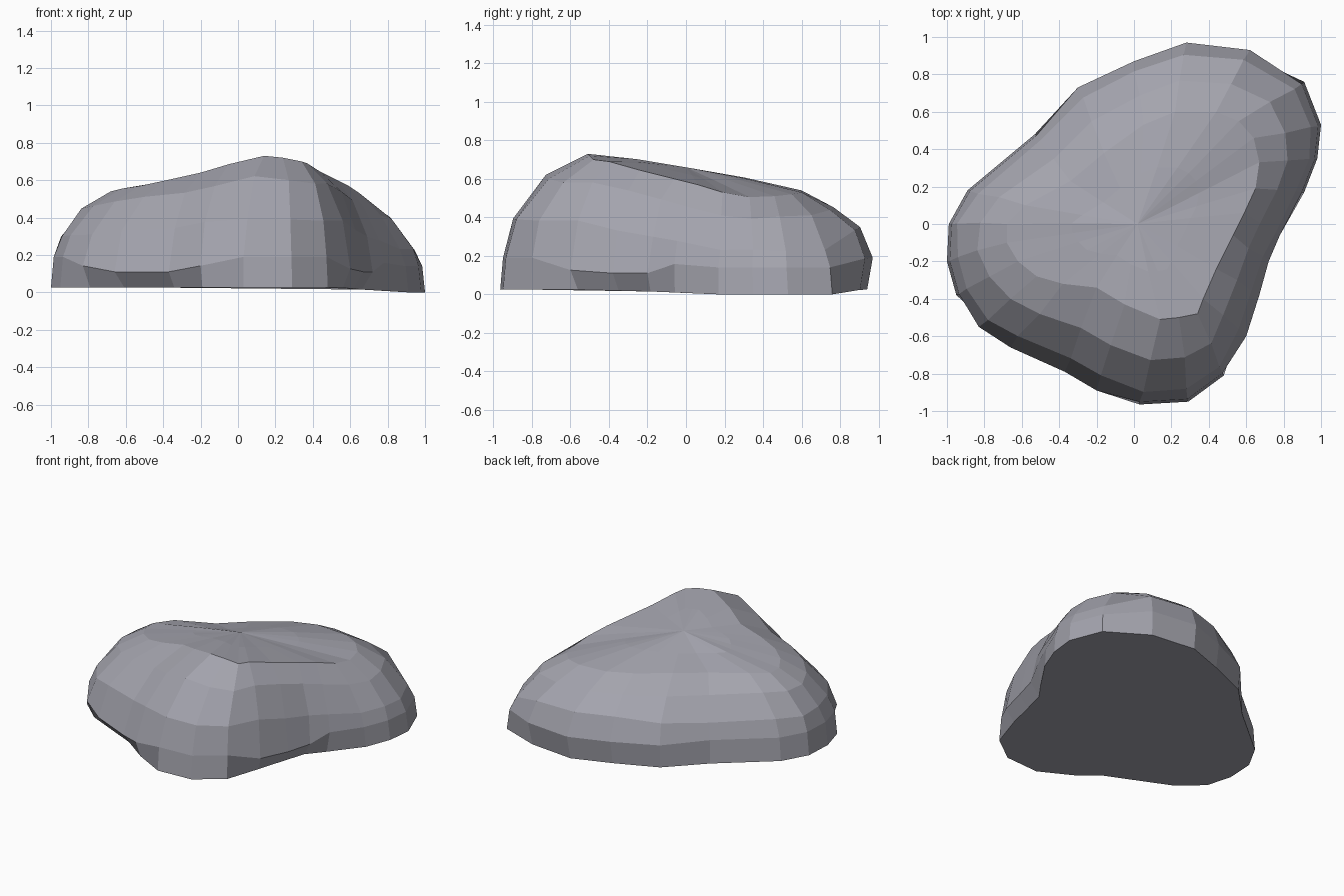
import bpy, bmesh, random
from mathutils import Vector

if "Cube" in bpy.data.objects:
    bpy.data.objects.remove(bpy.data.objects["Cube"])

random.seed(4)

# Widest outline seen from above, clockwise from the back
OUTLINE = [(.28, .97), (.62, .93), (.91, .76), (1, .53), (.98, .35), (.91, .17),
           (.78, -.06), (.72, -.2), (.67, -.38), (.6, -.6), (.48, -.81), (.29, -.95),
           (.03, -.965), (-.2, -.89), (-.37, -.79), (-.66, -.66), (-.83, -.55), (-.95, -.38),
           (-1, -.2), (-.99, 0), (-.89, .18), (-.53, .48), (-.3, .73), (0, .87)]

# Edge of the sloping top, matching the outline point by point
SHOULDER = [(.22, .6, .54), (.44, .6, .53), (.56, .55, .52), (.64, .46, .51), (.67, .33, .505),
            (.65, .19, .53), (.59, .06, .57), (.53, -.06, .6), (.44, -.24, .645), (.37, -.4, .69),
            (.34, -.48, .7), (.24, -.5, .72), (.14, -.51, .73), (-.05, -.43, .685),
            (-.2, -.34, .64), (-.38, -.32, .6), (-.52, -.28, .57), (-.62, -.2, .555),
            (-.68, -.1, .54), (-.68, 0, .54), (-.58, .1, .55), (-.34, .23, .54),
            (-.16, .38, .545), (.05, .53, .545)]
CENTRE = Vector((.02, 0, .66))
HOLLOWS = {6: .4, 7: 1, 8: 1, 9: .8, 13: .6, 14: 1, 15: 1, 16: .6}   # undercut places


def jitter(p, a=.008):
    return p + Vector([random.uniform(-a, a) for _ in range(3)])


base, rim, lower, upper, top, inner = rings = [[] for _ in range(6)]
for i, ((x, y), s) in enumerate(zip(OUTLINE, SHOULDER)):
    s = Vector(s)
    hollow = HOLLOWS.get(i, 0)
    right = max(0, min(1, (x - .6) / .3))          # gentler slope on the right lobe
    back = max(0, min(1, (y - .6) / .25)) * (1 - right)   # fuller at the back
    k = 1 - .08 * hollow - .03 * back
    base.append(Vector((x * k, y * k, .025 * (1 - right))))
    k = 1 if hollow or back > .5 else .985
    rim.append(Vector((x * k, y * k, .19 - .05 * right * (not hollow) - .08 * hollow)))
    for ring, t, h in ((lower, .16, .55 - .1 * right + .1 * back),
                       (upper, .53, .84 - .06 * right)):
        p = Vector((x, y, 0)).lerp(s, t)
        p.z = s.z * h
        ring.append(jitter(p))
    top.append(s)
    p = s.lerp(CENTRE, .5)
    p.z += -.01 if 20 <= i <= 22 else .005         # shallow dip between the lobes
    inner.append(jitter(p, .004))

# Skin the rings into one closed stone
bm = bmesh.new()
vr = [[bm.verts.new(p) for p in ring] for ring in rings]
n = len(OUTLINE)
for a, b in zip(vr, vr[1:]):
    for i in range(n):
        j = (i + 1) % n
        bm.faces.new((a[i], a[j], b[j], b[i]))
bm.faces.new(vr[0])
c = bm.verts.new(CENTRE)
for i in range(n):
    bm.faces.new((vr[-1][i], vr[-1][(i + 1) % n], c))
bmesh.ops.recalc_face_normals(bm, faces=bm.faces)

mesh = bpy.data.meshes.new("boulder")
bm.to_mesh(mesh)
bm.free()
stone = bpy.data.materials.new("grey stone")
stone.diffuse_color = (.37, .37, .42, 1)
stone.use_nodes = True
stone.node_tree.nodes["Principled BSDF"].inputs["Base Color"].default_value = stone.diffuse_color
mesh.materials.append(stone)
bpy.context.collection.objects.link(bpy.data.objects.new("boulder", mesh))
